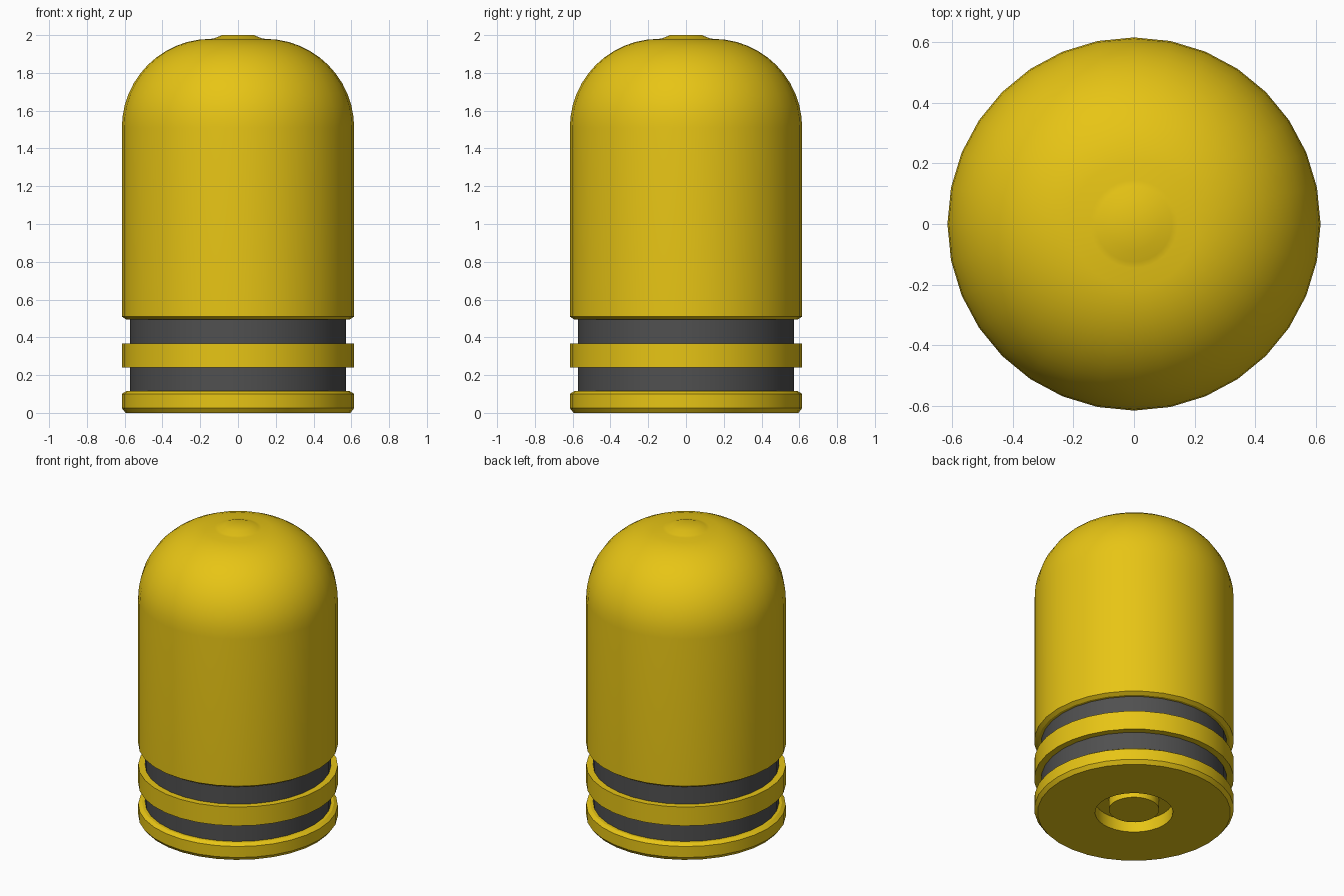
import bpy, bmesh, math

if "Cube" in bpy.data.objects:
    bpy.data.objects.remove(bpy.data.objects["Cube"])

SIDES = 32
R = 0.615        # outer radius
R_IN = 0.573     # groove radius


def material(name, rgb):
    m = bpy.data.materials.new(name)
    m.diffuse_color = (*rgb, 1.0)
    m.use_nodes = True
    m.node_tree.nodes["Principled BSDF"].inputs["Base Color"].default_value = m.diffuse_color
    return m


yellow = material("yellow", (0.871, 0.604, 0.008))
dark = material("dark grey", (0.08, 0.08, 0.08))


def lathe(name, profile, mat):
    """Revolve a (radius, z) profile, listed from bottom to top, about z."""
    bm = bmesh.new()
    rings = []
    for r, z in profile:
        if r == 0:
            rings.append([bm.verts.new((0, 0, z))] * SIDES)
        else:
            rings.append([bm.verts.new((r * math.cos(a), r * math.sin(a), z))
                          for a in (2 * math.pi * i / SIDES for i in range(SIDES))])
    for lo, hi in zip(rings, rings[1:]):
        for i in range(SIDES):
            j = (i + 1) % SIDES
            loop = list(dict.fromkeys([lo[i], lo[j], hi[j], hi[i]]))
            bm.faces.new(loop)
    mesh = bpy.data.meshes.new(name)
    bm.to_mesh(mesh)
    bm.free()
    mesh.materials.append(mat)
    obj = bpy.data.objects.new(name, mesh)
    bpy.context.collection.objects.link(obj)
    bpy.ops.object.select_all(action='DESELECT')
    obj.select_set(True)
    bpy.context.view_layer.objects.active = obj
    bpy.ops.object.shade_smooth_by_angle(angle=math.radians(30))
    return obj


# Base flange with a recessed socket and centre peg underneath
lathe("base_flange", [(0, 0.02), (0.155, 0.02), (0.155, 0.085), (0.24, 0.085),
                      (0.24, 0), (0.595, 0), (R, 0.025), (R, 0.10),
                      (0.592, 0.115), (R_IN, 0.115)], yellow)

# Dark groove bands
lathe("lower_band", [(R_IN, 0.115), (R_IN, 0.24)], dark)
lathe("upper_band", [(R_IN, 0.368), (R_IN, 0.495)], dark)

# Middle ring between the grooves
lathe("middle_ring", [(R_IN, 0.24), (R, 0.24), (R, 0.368), (R_IN, 0.368)], yellow)

# Domed body: straight wall, rounded shoulder and small raised tip
STEPS = 12
CORNER = 0.47
shoulder = [(R - CORNER + CORNER * math.cos(t), 1.51 + CORNER * math.sin(t))
            for t in (math.pi / 2 * i / STEPS for i in range(STEPS + 1))]
lathe("domed_body", [(R_IN, 0.495), (0.592, 0.495), (R, 0.51)] + shoulder +
      [(0.125, 1.983), (0.085, 2.0), (0, 2.0)], yellow)
